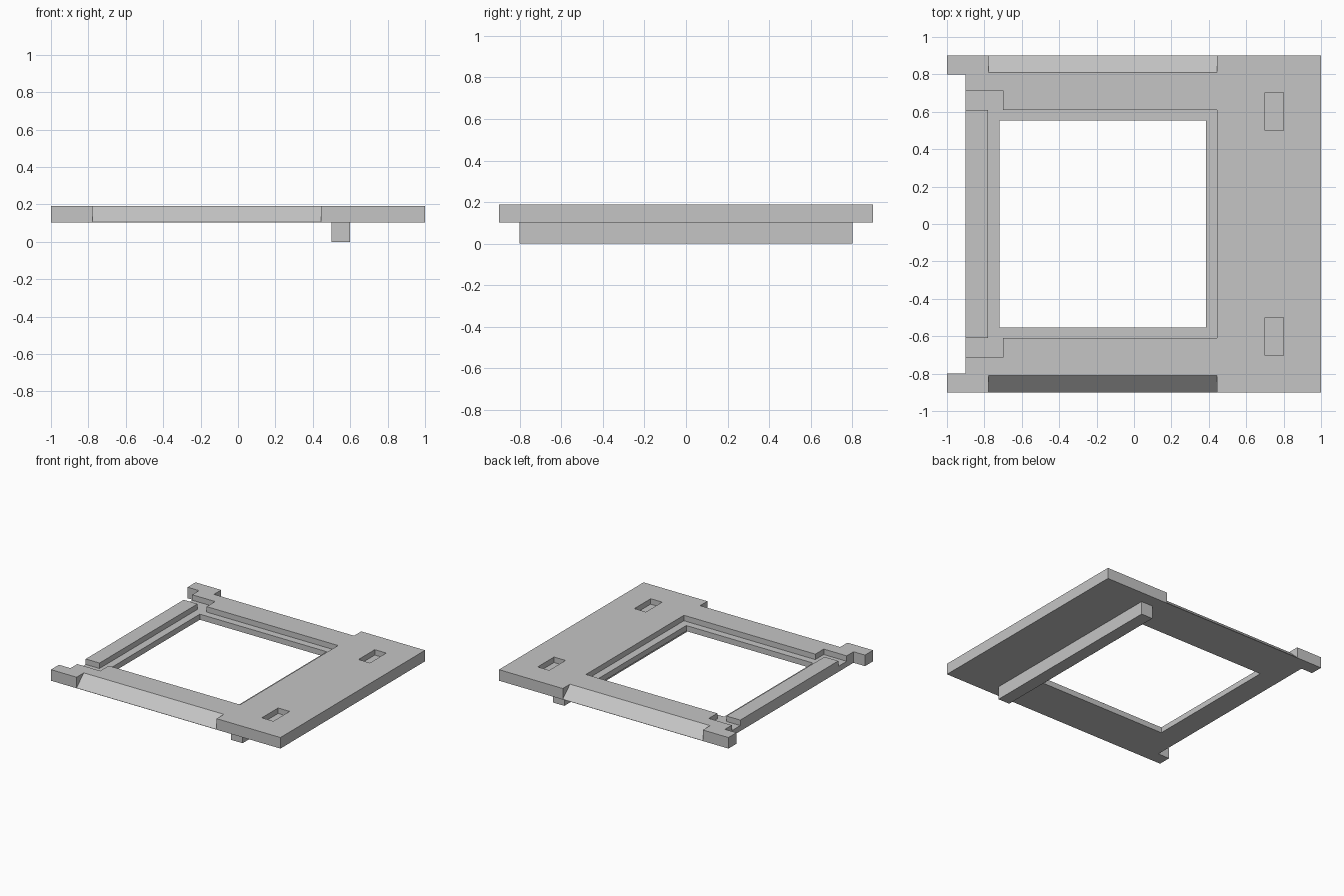
import bpy
import bmesh
from mathutils import Vector

cube = bpy.data.objects.get("Cube")
if cube:
    bpy.data.objects.remove(cube, do_unlink=True)

BOTTOM, FLOOR, TOP = 0.103, 0.147, 0.19

grey = bpy.data.materials.new("plain grey")
grey.use_nodes = True
colour = (0.56, 0.56, 0.56, 1)
grey.diffuse_color = colour
grey.node_tree.nodes["Principled BSDF"].inputs["Base Color"].default_value = colour


def prism(name, points, direction):
    """Extrude a closed outline of 3D points along a direction."""
    bm = bmesh.new()
    face = bm.faces.new([bm.verts.new(p) for p in points])
    result = bmesh.ops.extrude_face_region(bm, geom=[face], use_keep_orig=True)
    moved = [v for v in result["geom"] if isinstance(v, bmesh.types.BMVert)]
    bmesh.ops.translate(bm, verts=moved, vec=Vector(direction))
    bmesh.ops.recalc_face_normals(bm, faces=bm.faces)
    mesh = bpy.data.meshes.new(name)
    bm.to_mesh(mesh)
    bm.free()
    mesh.materials.append(grey)
    obj = bpy.data.objects.new(name, mesh)
    bpy.context.collection.objects.link(obj)
    return obj


def slab(name, outline, z0, z1):
    return prism(name, [(x, y, z0) for x, y in outline], (0, 0, z1 - z0))


def box(name, x0, x1, y0, y1, z0, z1):
    return slab(name, [(x0, y0), (x1, y0), (x1, y1), (x0, y1)], z0, z1)


def mirrored(half):
    """Complete an outline that is symmetric about y = 0."""
    return half + [(x, -y) for x, y in reversed(half)]


# Plate with two lugs projecting at its left-hand end
plate = slab("base_plate", mirrored(
    [(-0.9, -0.8), (-1, -0.8), (-1, -0.9), (1, -0.9)]), BOTTOM, TOP)

# Central opening and the stepped recess around it, leaving the end bar standing
cutters = [
    box("opening_cutter", -0.72, 0.385, -0.553, 0.553, 0, 0.3),
    slab("recess_cutter", mirrored(
        [(-0.78, -0.61), (-0.95, -0.61), (-0.95, -0.715), (-0.7, -0.715),
         (-0.7, -0.61), (0.445, -0.61)]), FLOOR, 0.3),
]

for side in (-1, 1):
    # Blind slot
    cutters.append(box("slot_cutter", 0.7, 0.8, side * 0.5, side * 0.703, FLOOR, 0.3))
    # Sloped long edge
    start, end = Vector((0, 0.81, TOP)), Vector((0, 0.9, BOTTOM + 0.002))
    upper, lower = start.lerp(end, -0.3), start.lerp(end, 1.3)
    wedge = [upper, lower, Vector((0, lower.y, upper.z))]
    cutters.append(prism("edge_cutter", [(-0.777, side * p.y, p.z) for p in wedge],
                         (1.221, 0, 0)))

for cutter in cutters:
    cutter.hide_render = True
    mod = plate.modifiers.new(cutter.name, "BOOLEAN")
    mod.operation = "DIFFERENCE"
    mod.solver = "EXACT"
    mod.object = cutter

# Bake the cuts and drop the cutters
graph = bpy.context.evaluated_depsgraph_get()
plate_mesh = bpy.data.meshes.new_from_object(plate.evaluated_get(graph))
plate.modifiers.clear()
plate.data = plate_mesh
plate_mesh.name = "base_plate"
for cutter in cutters:
    bpy.data.objects.remove(cutter, do_unlink=True)

# Rail under the plate
box("under_rail", 0.5, 0.6, -0.8, 0.8, 0, BOTTOM)
